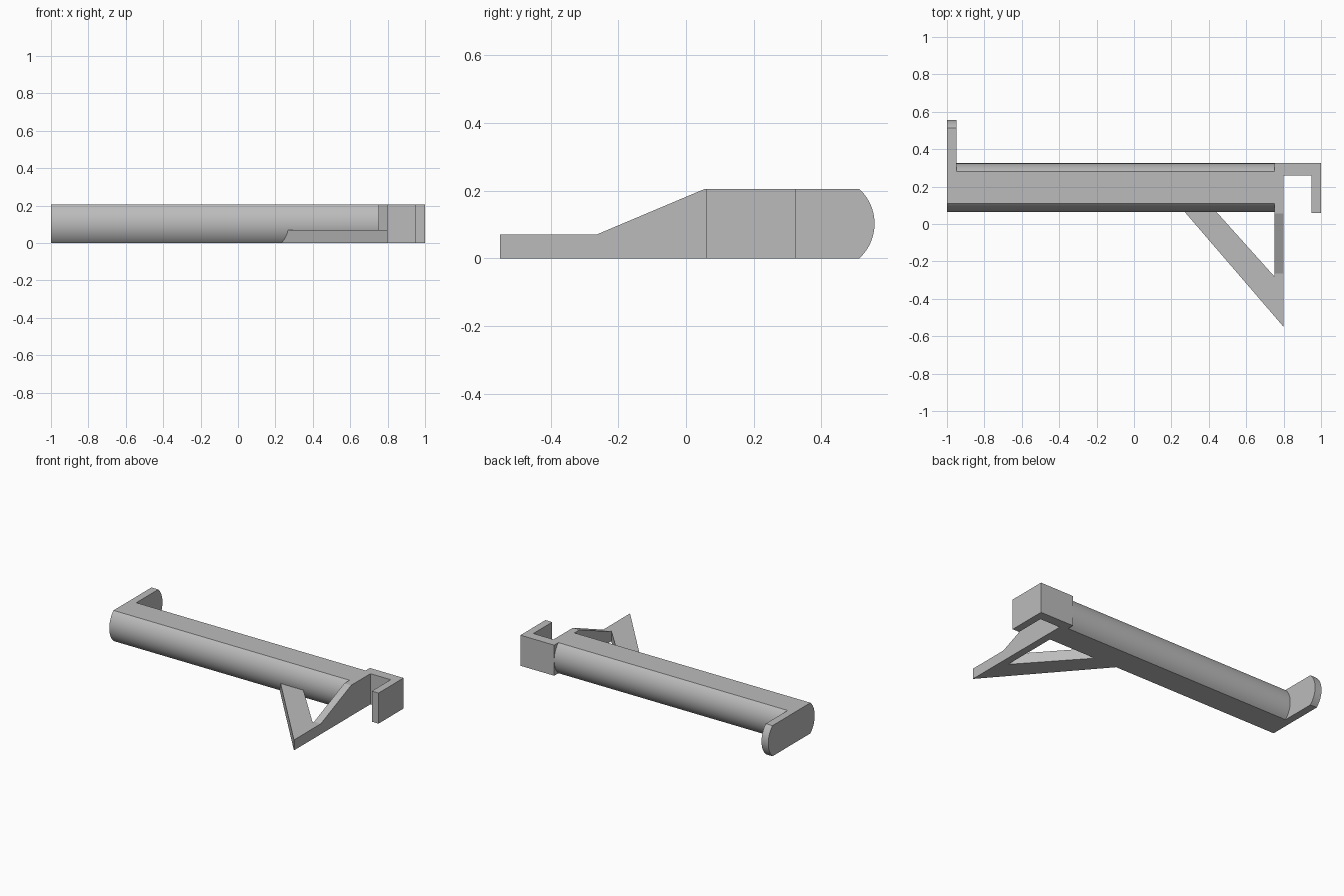
import bpy, bmesh, math
from mathutils import Vector

cube = bpy.data.objects.get("Cube")
if cube:
    bpy.data.objects.remove(cube, do_unlink=True)

H = 0.205          # overall height
BULGE = 0.045      # depth of the rounded edges

grey = bpy.data.materials.new("plain grey")
grey.use_nodes = True
grey.diffuse_color = (0.5, 0.5, 0.5, 1)
grey.node_tree.nodes["Principled BSDF"].inputs["Base Color"].default_value = (0.5, 0.5, 0.5, 1)


def prism(name, outline, axis, start, end):
    """Extrude a closed outline: (y, z) points along x, or (x, y) points along z."""
    place = (lambda a, b: (start, a, b)) if axis == "x" else (lambda a, b: (a, b, start))
    bm = bmesh.new()
    face = bm.faces.new([bm.verts.new(place(a, b)) for a, b in outline])
    side = bmesh.ops.extrude_face_region(bm, geom=[face])
    verts = [g for g in side["geom"] if isinstance(g, bmesh.types.BMVert)]
    step = Vector((1, 0, 0)) if axis == "x" else Vector((0, 0, 1))
    bmesh.ops.translate(bm, verts=verts, vec=step * (end - start))
    bmesh.ops.recalc_face_normals(bm, faces=bm.faces)
    mesh = bpy.data.meshes.new(name)
    bm.to_mesh(mesh)
    bm.free()
    mesh.materials.append(grey)
    obj = bpy.data.objects.new(name, mesh)
    bpy.context.collection.objects.link(obj)
    return obj


def bulged(front, back, steps=20):
    """Flat-topped section whose front and back edges are shallow arcs."""
    radius = ((H / 2) ** 2 + BULGE ** 2) / (2 * BULGE)
    half = math.asin(H / 2 / radius)
    arc = []
    for i in range(steps + 1):
        a = -half + 2 * half * i / steps
        arc.append((radius * (1 - math.cos(a)), H / 2 + radius * math.sin(a)))
    return [(back - d, z) for d, z in arc] + [(front + d, z) for d, z in reversed(arc)]


# Long bar and the rounded plate closing its right end
rounded = [
    prism("main_bar", bulged(0.065, 0.325), "x", -0.95, 0.75),
    prism("end_plate", bulged(0.065, 0.557), "x", -1, -0.95),
]

# Sloping rib that runs forward from the bar
prism("sloped_rib", [(-0.28, 0), (0.325, 0), (0.325, H), (0.055, H),
                     (-0.265, 0.07), (-0.28, 0.07)], "x", 0.75, 0.8)

# Low diagonal brace between rib tip and bar
prism("diagonal_brace", [(0.232, 0.11), (0.8, -0.55), (0.8, -0.28),
                         (0.75, -0.28), (0.4, 0.11)], "z", 0, 0.07)

# Hook at the left end
prism("end_hook", [(0.8, 0.325), (1, 0.325), (1, 0.06), (0.95, 0.06),
                   (0.95, 0.26), (0.8, 0.26)], "z", 0, H)

# Smooth the rounded edges, keep the corners sharp
bpy.ops.object.select_all(action="DESELECT")
for obj in rounded:
    obj.select_set(True)
bpy.context.view_layer.objects.active = rounded[0]
bpy.ops.object.shade_smooth_by_angle(angle=math.radians(25))
